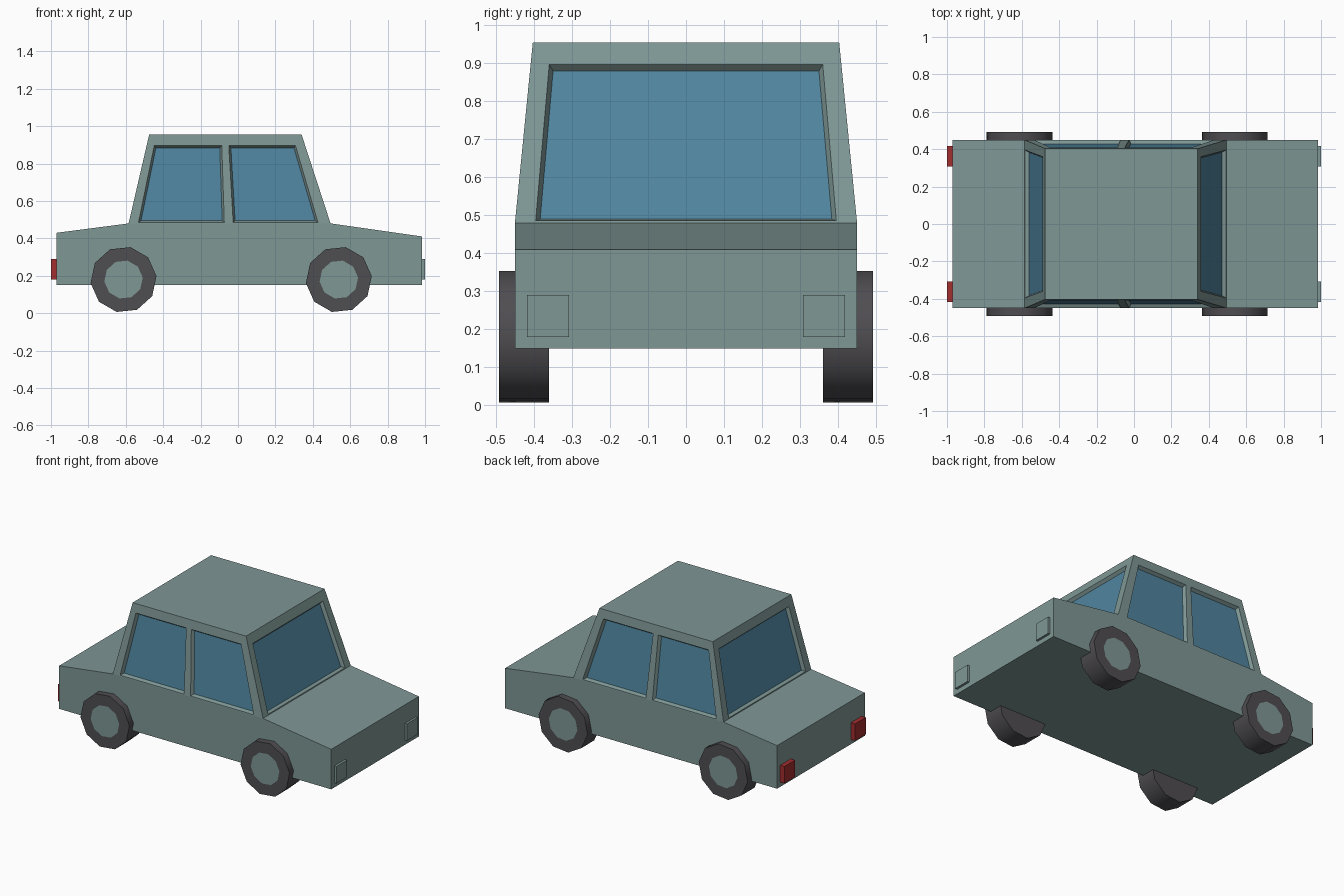
import bpy, bmesh, math
from mathutils import Vector, Matrix

cube = bpy.data.objects.get("Cube")
if cube:
    bpy.data.objects.remove(cube, do_unlink=True)


def material(name, rgb, rough=0.7):
    m = bpy.data.materials.new(name)
    m.use_nodes = True
    m.diffuse_color = (*rgb, 1)
    shader = m.node_tree.nodes["Principled BSDF"]
    shader.inputs["Base Color"].default_value = (*rgb, 1)
    shader.inputs["Roughness"].default_value = rough
    return m


PAINT = material("grey green paint", (0.21, 0.31, 0.30))
GLASS = material("blue glass", (0.08, 0.235, 0.35))
RUBBER = material("dark rubber", (0.078, 0.074, 0.082))
RED = material("red lamp", (0.36, 0.026, 0.028))


def finish(bm, name, *mats):
    mesh = bpy.data.meshes.new(name)
    bm.to_mesh(mesh)
    bm.free()
    for m in mats:
        mesh.materials.append(m)
    ob = bpy.data.objects.new(name, mesh)
    bpy.context.collection.objects.link(ob)
    return ob


# Lower body: side profile extruded across the width
HALF = 0.45
BELT = 0.48
TAIL_X, NOSE_X = -0.97, 0.985
profile = [(TAIL_X, 0.15), (NOSE_X, 0.15), (NOSE_X, 0.41),
           (0.495, BELT), (-0.585, BELT), (TAIL_X, 0.43)]
bm = bmesh.new()
side = bm.faces.new([bm.verts.new((x, -HALF, z)) for x, z in profile])
ext = bmesh.ops.extrude_face_region(bm, geom=[side], use_keep_orig=True)
bmesh.ops.translate(bm, vec=(0, 2 * HALF, 0),
                    verts=[v for v in ext["geom"] if isinstance(v, bmesh.types.BMVert)])
bmesh.ops.recalc_face_normals(bm, faces=bm.faces)
finish(bm, "lower_body", PAINT)


# Cabin: tapered walls divided into frames and recessed window panes
def ring(x0, x1, y, z):
    return [Vector(p) for p in ((x0, -y, z), (x1, -y, z), (x1, y, z), (x0, y, z))]


def wall(bm, bl, br, tr, tl, cuts):
    """Grid one wall; every second column of the middle row is a window."""
    us = [0, *cuts, 1]
    vs = [0, 0.012, 0.877, 1]
    grid = [[bm.verts.new(bl.lerp(br, u).lerp(tl.lerp(tr, u), v)) for u in us] for v in vs]
    panes = []
    for j in range(len(vs) - 1):
        for i in range(len(us) - 1):
            f = bm.faces.new((grid[j][i], grid[j][i + 1], grid[j + 1][i + 1], grid[j + 1][i]))
            if j == 1 and i % 2:
                panes.append(f)
    return panes


low = ring(-0.585, 0.495, HALF, BELT)
high = ring(-0.475, 0.34, 0.403, 0.955)
doors = [0.048, 0.474, 0.518, 0.939]
screen = [0.06, 0.94]
wall_cuts = [doors, screen, [1 - u for u in reversed(doors)], screen]

bm = bmesh.new()
panes = []
for k, cuts in enumerate(wall_cuts):
    n = (k + 1) % 4
    panes += wall(bm, low[k], low[n], high[n], high[k], cuts)
bm.faces.new([bm.verts.new(p) for p in high])
bmesh.ops.remove_doubles(bm, verts=bm.verts, dist=0.0001)
bm.normal_update()
bmesh.ops.inset_individual(bm, faces=panes, thickness=0.011, depth=-0.02,
                           use_even_offset=True)
for f in panes:
    f.material_index = 1
finish(bm, "cabin", PAINT, GLASS)


# Wheels: ten-sided tyres with a painted hub on the outer face
def wheel(name, x, sign):
    bm = bmesh.new()
    bmesh.ops.create_cone(bm, cap_ends=True, segments=10, radius1=0.177,
                          radius2=0.177, depth=0.132)
    turn = Matrix.Rotation(math.radians(84), 4, "Y") @ Matrix.Rotation(math.pi / 2, 4, "X")
    bmesh.ops.transform(bm, matrix=turn, verts=bm.verts)
    bmesh.ops.translate(bm, vec=(x, sign * 0.426, 0.18), verts=bm.verts)
    bm.normal_update()
    outer = max(bm.faces, key=lambda f: f.normal.y * sign)
    bmesh.ops.inset_individual(bm, faces=[outer], thickness=0.07, use_even_offset=True)
    outer.material_index = 1
    ob = finish(bm, name, RUBBER, PAINT)
    bpy.ops.object.select_all(action="DESELECT")
    ob.select_set(True)
    bpy.context.view_layer.objects.active = ob
    bpy.ops.object.shade_smooth_by_angle(angle=math.radians(40))


# Lamps: small boxes standing out from the end panels
def lamp(name, x0, x1, sign, mat):
    bm = bmesh.new()
    bmesh.ops.create_cube(bm, size=1)
    bmesh.ops.scale(bm, vec=(x1 - x0, 0.11, 0.11), verts=bm.verts)
    bmesh.ops.translate(bm, vec=((x0 + x1) / 2, sign * 0.363, 0.235), verts=bm.verts)
    finish(bm, name, mat)


for label, sign in (("front", -1), ("back", 1)):
    wheel("nose_wheel_" + label, 0.539, sign)
    wheel("tail_wheel_" + label, -0.612, sign)
    lamp("headlamp_" + label, NOSE_X - 0.01, 1.0, sign, PAINT)
    lamp("tail_lamp_" + label, -1.0, TAIL_X + 0.01, sign, RED)
